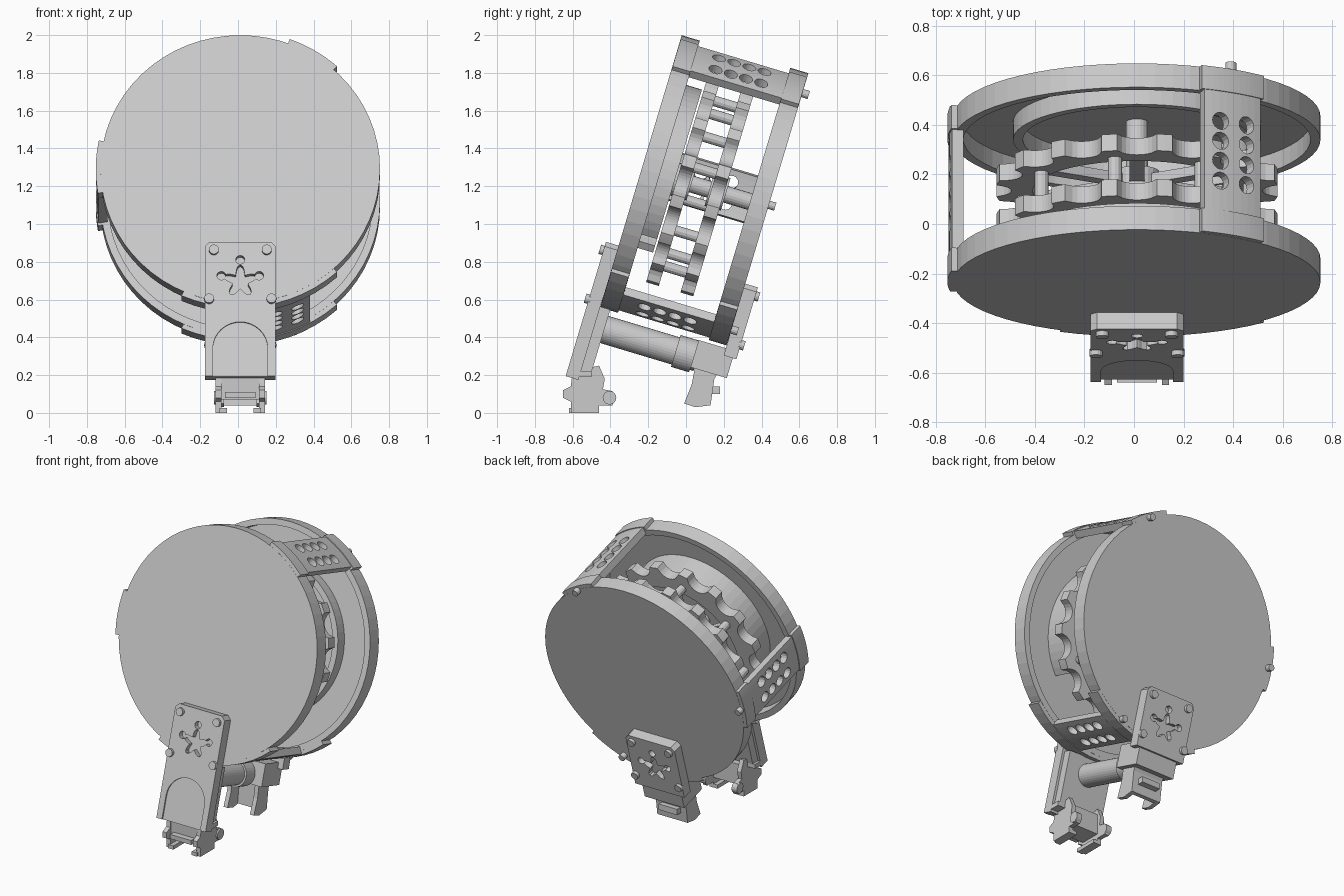
import bpy, bmesh, math
from mathutils import Matrix, Vector

cube = bpy.data.objects.get("Cube")
if cube:
    bpy.data.objects.remove(cube)

grey = bpy.data.materials.new("plain grey")
grey.use_nodes = True
grey.diffuse_color = (0.6, 0.6, 0.6, 1)
grey.node_tree.nodes["Principled BSDF"].inputs["Base Color"].default_value = (0.6, 0.6, 0.6, 1)

# Drum frame: y runs along the axis, z up the leaning discs
CX = 0.012
LEAN = Matrix.Translation((CX, 0.10, 1.19)) @ Matrix.Rotation(math.radians(-16.7), 4, 'X')
UPRIGHT = Matrix.Translation((CX, 0, 0))
R = 0.74


def finish(name, bm, frame=LEAN):
    bmesh.ops.recalc_face_normals(bm, faces=bm.faces)
    mesh = bpy.data.meshes.new(name)
    bm.to_mesh(mesh)
    bm.free()
    mesh.materials.append(grey)
    ob = bpy.data.objects.new(name, mesh)
    ob.matrix_world = frame
    bpy.context.scene.collection.objects.link(ob)
    return ob


def prism(name, outline, lo, hi, axis='y', frame=LEAN):
    """Extrude a 2D outline along y (outline in x,z) or x (outline in y,z)."""
    bm = bmesh.new()
    place = (lambda p, d: (p[0], d, p[1])) if axis == 'y' else (lambda p, d: (d, p[0], p[1]))
    a, b = ([bm.verts.new(place(p, d)) for p in outline] for d in (lo, hi))
    bm.faces.new(a)
    bm.faces.new(b)
    for i in range(len(a)):
        j = (i + 1) % len(a)
        bm.faces.new((a[i], a[j], b[j], b[i]))
    return finish(name, bm, frame)


def polar(r, deg):
    a = math.radians(deg)
    return r * math.cos(a), r * math.sin(a)


def circle(r, x=0, z=0, n=64):
    return [(x + c, z + s) for c, s in (polar(r, 360 * i / n) for i in range(n))]


def rounded(w, z0, z1, c=0.025):
    return [(-w, z0), (w, z0), (w, z1 - c), (w - c, z1), (c - w, z1), (-w, z1 - c)]


def box(name, x0, x1, y0, y1, z0, z1, frame=LEAN):
    return prism(name, [(x0, z0), (x1, z0), (x1, z1), (x0, z1)], y0, y1, 'y', frame)


def ring(name, inner, outer, y0, y1, start=0, end=360, n=64):
    """Ring or arc with rectangular section; outer may be a function of angle."""
    bm = bmesh.new()
    full = end - start == 360
    rows = []
    for i in range(n if full else n + 1):
        a = math.radians(start + (end - start) * i / n)
        ro = outer(a) if callable(outer) else outer
        rows.append([bm.verts.new((r * math.cos(a), y, r * math.sin(a)))
                     for r, y in ((inner, y0), (ro, y0), (ro, y1), (inner, y1))])
    for i in range(n):
        p, q = rows[i], rows[(i + 1) % len(rows)]
        for k in range(4):
            m = (k + 1) % 4
            bm.faces.new((p[k], p[m], q[m], q[k]))
    if not full:
        bm.faces.new(rows[0])
        bm.faces.new(rows[-1])
    return finish(name, bm)


def rod(name, r, x, z, y0, y1, n=20):
    return prism(name, circle(r, x, z, n), y0, y1)


def cut(ob, cutters):
    for c in cutters:
        c.hide_render = True
        mod = ob.modifiers.new("hole", 'BOOLEAN')
        mod.object = c
        mod.solver = 'EXACT'
    bpy.context.view_layer.update()
    new = bpy.data.meshes.new_from_object(ob.evaluated_get(bpy.context.evaluated_depsgraph_get()))
    ob.modifiers.clear()
    ob.data = new
    for c in cutters:
        bpy.data.objects.remove(c)


# End covers: thin disc, inward flange, raised pads where the bridges meet
PADS = ((48, 70), (168, 190), (246, 312))
for side, s in (("front", -1), ("back", 1)):
    prism(side + "_disc", circle(R), s * 0.35, s * 0.325)
    ring(side + "_flange", 0.70, R, s * 0.35, s * 0.25)
    for start, end in PADS:
        ring(side + "_pad", 0.705, 0.765, s * 0.349, s * 0.251, start, end, 12)
ring("front_rail", 0.45, 0.495, -0.33, -0.165, -42, 235, 48)
ring("back_rail", 0.46, 0.50, 0.25, 0.33)

# One drilled bridge, then turned copies of it around the axis
FIRST = 59
bridge = ring("bridge", 0.712, 0.76, -0.27, 0.27, FIRST - 10, FIRST + 10, 8)
holes = []
for off in (-4.6, 4.6):
    for j in range(4):
        bm = bmesh.new()
        bmesh.ops.create_cone(bm, cap_ends=True, segments=16, radius1=0.036, radius2=0.036, depth=0.3)
        x, z = polar(0.73, FIRST + off)
        turn = Vector((x, 0, z)).to_track_quat('Z', 'Y').to_matrix().to_4x4()
        bm.transform(Matrix.Translation((x, 0.084 * (j - 1.5), z)) @ turn)
        holes.append(finish("hole_cutter", bm))
cut(bridge, holes)
for name, mid in (("side_bridge", 179), ("lower_bridge", 289)):
    copy = bpy.data.objects.new(name, bridge.data)
    copy.matrix_world = LEAN @ Matrix.Rotation(math.radians(FIRST - mid), 4, 'Y')
    bpy.context.scene.collection.objects.link(copy)
for mid in (59, 179, 293):
    x, z = polar(0.735, mid)
    rod("back_stub", 0.022, x, z, 0.3, 0.385, 12)


# Scalloped wheels on a hub, with spokes and cross pins
TEETH = 16


def scallop(a):
    step = 2 * math.pi / TEETH
    d = (a + step / 2) % step - step / 2
    c, v = 0.585, 0.078
    inside = v * v - (c * math.sin(d)) ** 2
    return min(0.572, c * math.cos(d) - math.sqrt(inside)) if inside > 0 else 0.572


for name, y in (("front_wheel", -0.12), ("back_wheel", 0.07)):
    ring(name, 0.42, scallop, y - 0.035, y + 0.035, n=TEETH * 14)
    for k in range(6):
        spoke = box(name + "_spoke", 0.04, 0.43, y - 0.02, y + 0.02, -0.03, 0.03)
        spoke.matrix_world = LEAN @ Matrix.Rotation(math.radians(60 * k + 30), 4, 'Y')
    ring(name + "_boss", 0.04, 0.09, y - 0.045, y + 0.045, n=24)
rod("hub", 0.045, 0, 0, -0.33, 0.33)
for k in range(8):
    x, z = polar(0.465, 45 * k + 11)
    rod("cross_pin", 0.028, x, z, -0.12, 0.07, 12)


# Mount plates with a five-lobed recess, three small holes and four bolts
def mount(side, s, bottom):
    plate = prism(side + "_plate", rounded(0.187, bottom, -0.423), s * 0.35, s * 0.42)
    cutters = [rod("cutter", 0.024, x, z, s * 0.385, s * 0.5, 12)
               for x, z in ((-0.1, -0.61), (0, -0.522), (0.1, -0.61))]
    lobes = [polar(0.066 + 0.024 * math.cos(math.radians(45 * i)), 9 * i + 90) for i in range(40)]
    cutters.append(prism("cutter", [(x, z - 0.64) for x, z in lobes], s * 0.385, s * 0.5))
    cut(plate, cutters)
    for x, z in ((0.14, -0.47), (0.165, -0.74)):
        for m in (-1, 1):
            rod(side + "_bolt", 0.026, m * x, z, s * 0.41, s * 0.44, 14)
    return plate


front = mount("front", -1, -1.165)
arch = [(x, z - 1.01) for x, z in (polar(0.145, 180 * i / 16) for i in range(17))]
cut(front, [prism("cutter", [(-0.145, -1.2)] + arch[::-1] + [(0.145, -1.2)], -0.41, -0.5)])
box("front_block", -0.17, 0.17, -0.36, -0.295, -1.12, -0.76)
mount("back", 1, -0.82)
box("back_block", -0.15, 0.15, 0.2, 0.40, -0.93, -0.78)

# Cross tube between the mounts
rod("tube", 0.075, 0, -0.87, -0.31, 0.22, 32)
rod("tube_collar", 0.088, 0, -0.87, 0.10, 0.2, 32)

# Clip at the foot of the front mount
cheek = [(-0.60, 0.22), (-0.46, 0.25), (-0.43, 0.18), (-0.44, 0.125), (-0.39, 0.115), (-0.37, 0.08),
         (-0.39, 0.04), (-0.46, 0.04), (-0.46, 0.0), (-0.61, 0.0), (-0.61, 0.06), (-0.65, 0.08),
         (-0.65, 0.12), (-0.61, 0.14)]
for m in (-1, 1):
    prism("clip_cheek", cheek, m * 0.10, m * 0.13, 'x', UPRIGHT)
    prism("clip_hook", [(-0.62, 0.0), (-0.46, 0.0), (-0.46, 0.025), (-0.62, 0.025)],
          m * 0.07, m * 0.11, 'x', UPRIGHT)
    prism("clip_pivot", circle(0.036, -0.405, 0.08, 16), m * 0.10, m * 0.14, 'x', UPRIGHT)
    box("front_foot_lug", m * 0.13, m * 0.187, -0.60, -0.50, 0.19, 0.22, UPRIGHT)
box("clip_body", -0.11, 0.11, -0.60, -0.46, 0.07, 0.21, UPRIGHT)
box("clip_bar", -0.08, 0.08, -0.64, -0.59, 0.08, 0.11, UPRIGHT)

# Channel-shaped leg under the back mount
leg = [(0.07, 0.36), (0.22, 0.33), (0.19, 0.25), (0.15, 0.18), (0.13, 0.04), (0.05, 0.03),
       (-0.01, 0.05), (0.03, 0.15)]
for m in (-1, 1):
    prism("leg_side", leg, m * 0.085, m * 0.115, 'x', UPRIGHT)
prism("leg_web", [(0.17, 0.33), (0.22, 0.33), (0.19, 0.25), (0.15, 0.18), (0.13, 0.04), (0.10, 0.04),
                  (0.12, 0.19)], -0.09, 0.09, 'x', UPRIGHT)
prism("leg_catch", [(0.13, 0.10), (0.18, 0.10), (0.18, 0.14), (0.14, 0.14)], -0.07, 0.07, 'x', UPRIGHT)
